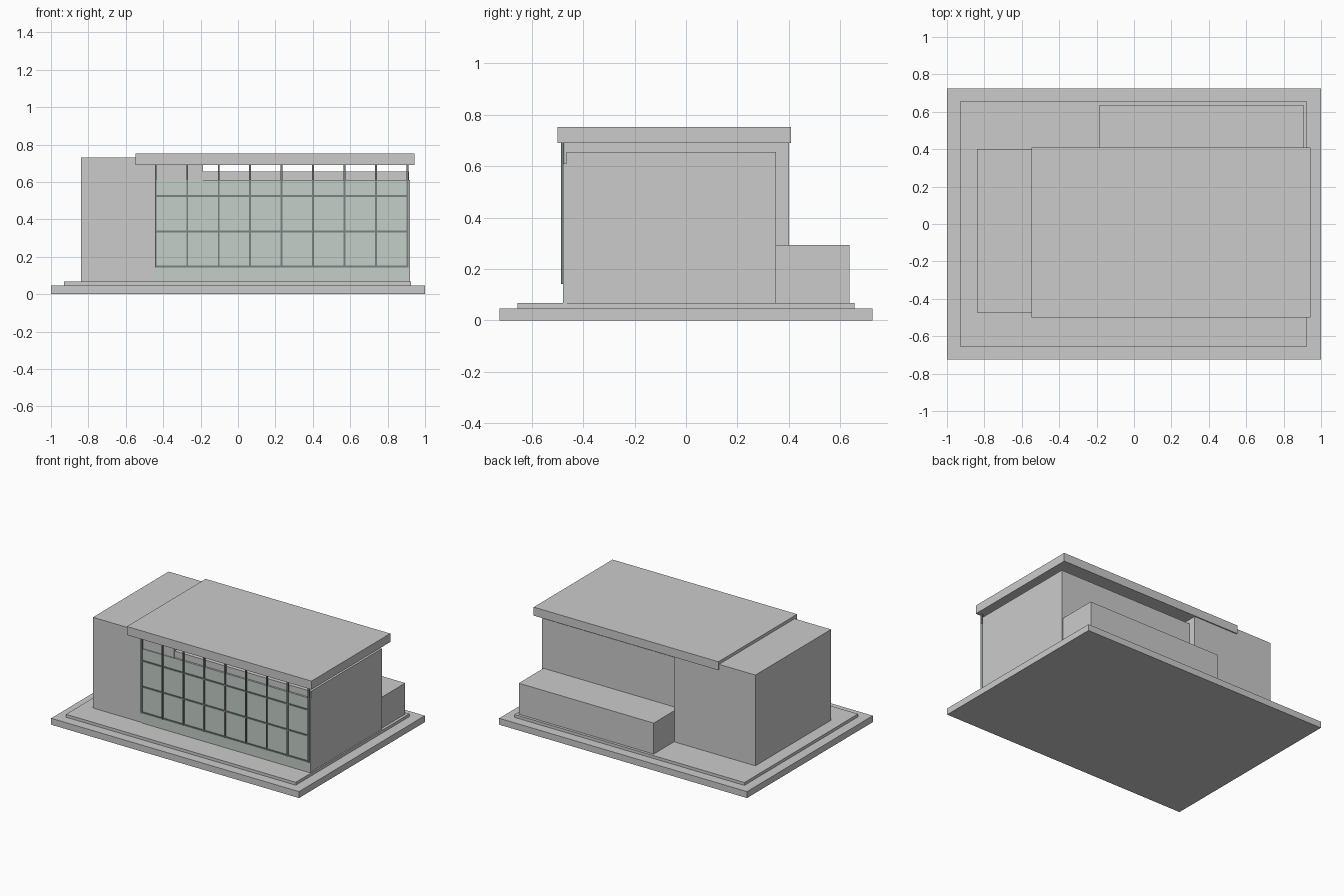
import bpy
import bmesh
from mathutils import Matrix, Vector

if "Cube" in bpy.data.objects:
    bpy.data.objects.remove(bpy.data.objects["Cube"])


def material(name, color):
    m = bpy.data.materials.new(name)
    m.diffuse_color = color
    m.use_nodes = True
    m.node_tree.nodes["Principled BSDF"].inputs["Base Color"].default_value = m.diffuse_color
    return m


def box(name, x, y, z, mat=None):
    """Box from (min, max) ranges on each axis."""
    lo, hi = Vector((x[0], y[0], z[0])), Vector((x[1], y[1], z[1]))
    bm = bmesh.new()
    bmesh.ops.create_cube(bm, size=1, matrix=Matrix.LocRotScale(None, None, hi - lo))
    me = bpy.data.meshes.new(name)
    bm.to_mesh(me)
    bm.free()
    ob = bpy.data.objects.new(name, me)
    ob.location = (lo + hi) / 2
    bpy.context.collection.objects.link(ob)
    if mat:
        me.materials.append(mat)
    return ob


glass = material("glass", (0.55, 0.62, 0.58, 1))
dark = material("dark_metal", (0.2, 0.22, 0.22, 1))

# Stepped ground slab
box("base_slab", (-1, 1), (-0.725, 0.725), (0, 0.047))
box("plinth", (-0.93, 0.925), (-0.655, 0.655), (0.047, 0.068))

# Building volumes
box("side_block", (-0.84, -0.186), (-0.472, 0.40), (0.068, 0.73))
box("main_hall", (-0.186, 0.915), (-0.465, 0.35), (0.068, 0.656))
box("rear_annex", (-0.184, 0.905), (0.35, 0.635), (0.068, 0.294))

# Overhanging roof
box("roof_slab", (-0.547, 0.943), (-0.50, 0.408), (0.69, 0.752))

# Glass front
box("glass_front", (-0.44, 0.92), (-0.479, -0.463), (0.068, 0.61), glass)

# Window frame grid
x0, x1, half = -0.44, 0.907, 0.005
for i in range(9):
    x = x0 + (x1 - x0) * i / 8
    box(f"mullion_{i}", (x - half, x + half), (-0.487, -0.475), (0.142, 0.69), dark)
for i in range(3):
    z = 0.147 + 0.1885 * i
    box(f"transom_{i}", (x0 - half, x1 + half), (-0.486, -0.475), (z - half, z + half), dark)
